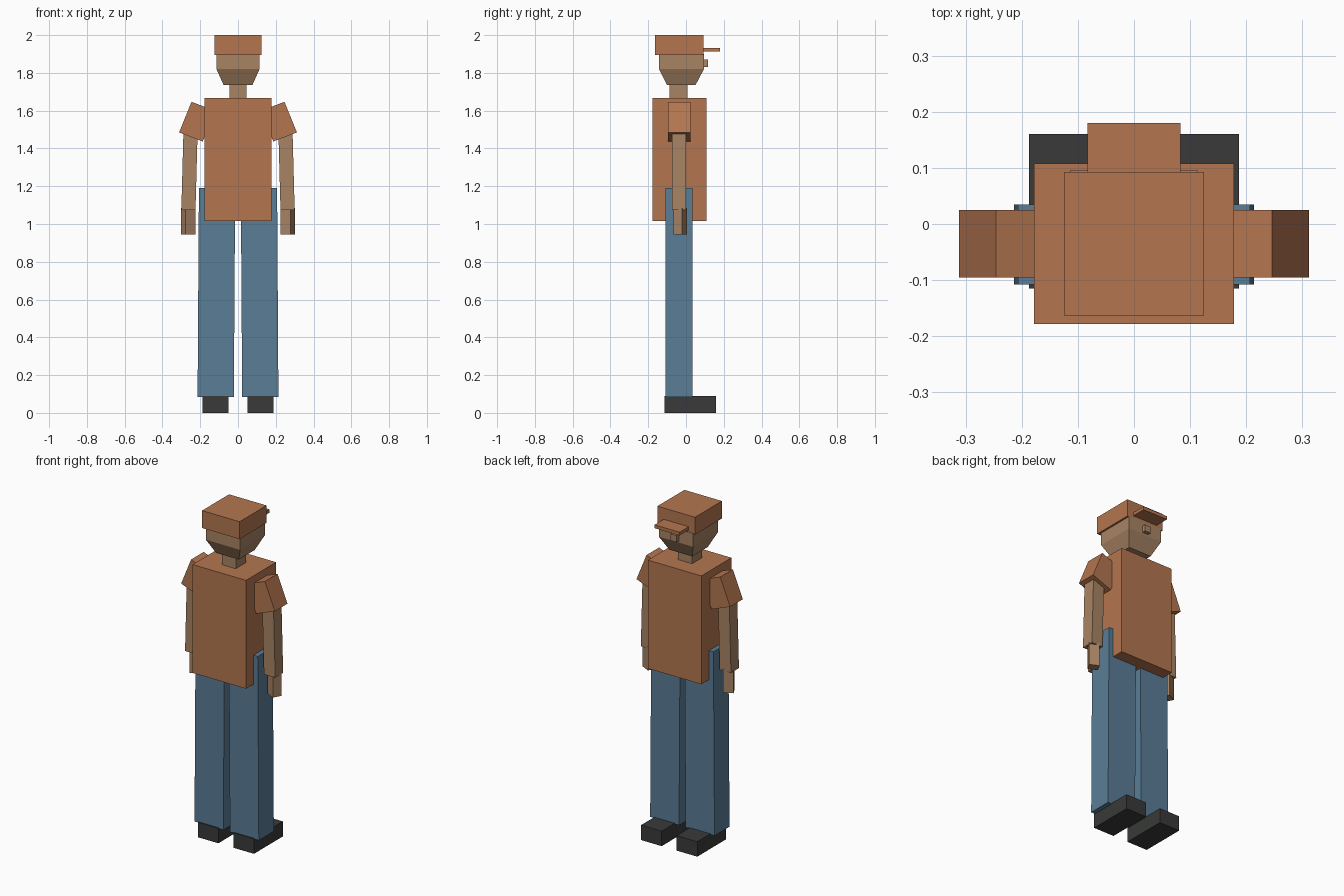
import bpy, bmesh

if "Cube" in bpy.data.objects:
    bpy.data.objects.remove(bpy.data.objects["Cube"])


def material(name, rgb):
    m = bpy.data.materials.new(name)
    m.diffuse_color = (*rgb, 1)
    m.use_nodes = True
    m.node_tree.nodes["Principled BSDF"].inputs["Base Color"].default_value = m.diffuse_color
    return m


CLOTH = material("rust_cloth", (0.456, 0.18, 0.08))
SKIN = material("skin_tone", (0.39, 0.23, 0.127))
DENIM = material("denim", (0.102, 0.205, 0.305))
LEATHER = material("dark_leather", (0.04, 0.042, 0.04))


def loft(name, mat, lower, upper):
    """Closed solid joining two matching outlines."""
    bm = bmesh.new()
    a = [bm.verts.new(p) for p in lower]
    b = [bm.verts.new(p) for p in upper]
    n = len(a)
    bm.faces.new(a[::-1])
    bm.faces.new(b)
    for i in range(n):
        j = (i + 1) % n
        bm.faces.new((a[i], a[j], b[j], b[i]))
    bmesh.ops.recalc_face_normals(bm, faces=bm.faces[:])
    me = bpy.data.meshes.new(name)
    bm.to_mesh(me)
    bm.free()
    me.materials.append(mat)
    ob = bpy.data.objects.new(name, me)
    bpy.context.collection.objects.link(ob)
    return ob


def rect(x, y, z):
    return [(x[0], y[0], z), (x[1], y[0], z), (x[1], y[1], z), (x[0], y[1], z)]


def block(name, mat, x, y, z, top_x=None, top_y=None):
    return loft(name, mat, rect(x, y, z[0]), rect(top_x or x, top_y or y, z[1]))


def outline(points, z):
    return [(x, y, z) for x, y in points]


def mirrored(ob):
    m = ob.modifiers.new("other_side", 'MIRROR')
    m.use_axis = (True, False, False)


# Head, face and cap
block("cap", CLOTH, (-.125, .125), (-.163, .093), (1.895, 2.0))
block("cap_brim", CLOTH, (-.083, .083), (.085, .18), (1.912, 1.932))
block("head", SKIN, (-.114, .114), (-.143, .095), (1.82, 1.90))
block("jaw", SKIN, (-.076, .076), (-.1, .05), (1.735, 1.82), (-.114, .114), (-.143, .095))
block("nose", SKIN, (-.02, .02), (.085, .117), (1.83, 1.87))
block("neck", SKIN, (-.046, .046), (-.087, .008), (1.65, 1.75))

# Shirt body
block("shirt", CLOTH, (-.178, .178), (-.178, .108), (1.015, 1.667))

# Slanted sleeves: front profile extruded through y
sleeve = [(.246, 1.647), (.121, 1.599), (.187, 1.437), (.312, 1.485)]
mirrored(loft("sleeve", CLOTH, [(x, -.095, z) for x, z in sleeve],
              [(x, .025, z) for x, z in sleeve]))

# Arms
mirrored(block("arm", SKIN, (.225, .3), (-.075, .001), (1.075, 1.52), (.213, .288), (-.075, .001)))

# Hands, turned outward
hand = [(.278, -.065), (.302, -.02), (.249, .006), (.225, -.039)]
mirrored(loft("hand", SKIN, outline(hand, .945), outline(hand, 1.085)))

# Trouser legs
mirrored(block("trouser_leg", DENIM, (.022, .214), (-.108, .035), (.085, 1.19),
               (.015, .207), (-.108, .035)))

# Shoes
mirrored(block("shoe", LEATHER, (.05, .187), (-.115, .16), (0, .09)))
